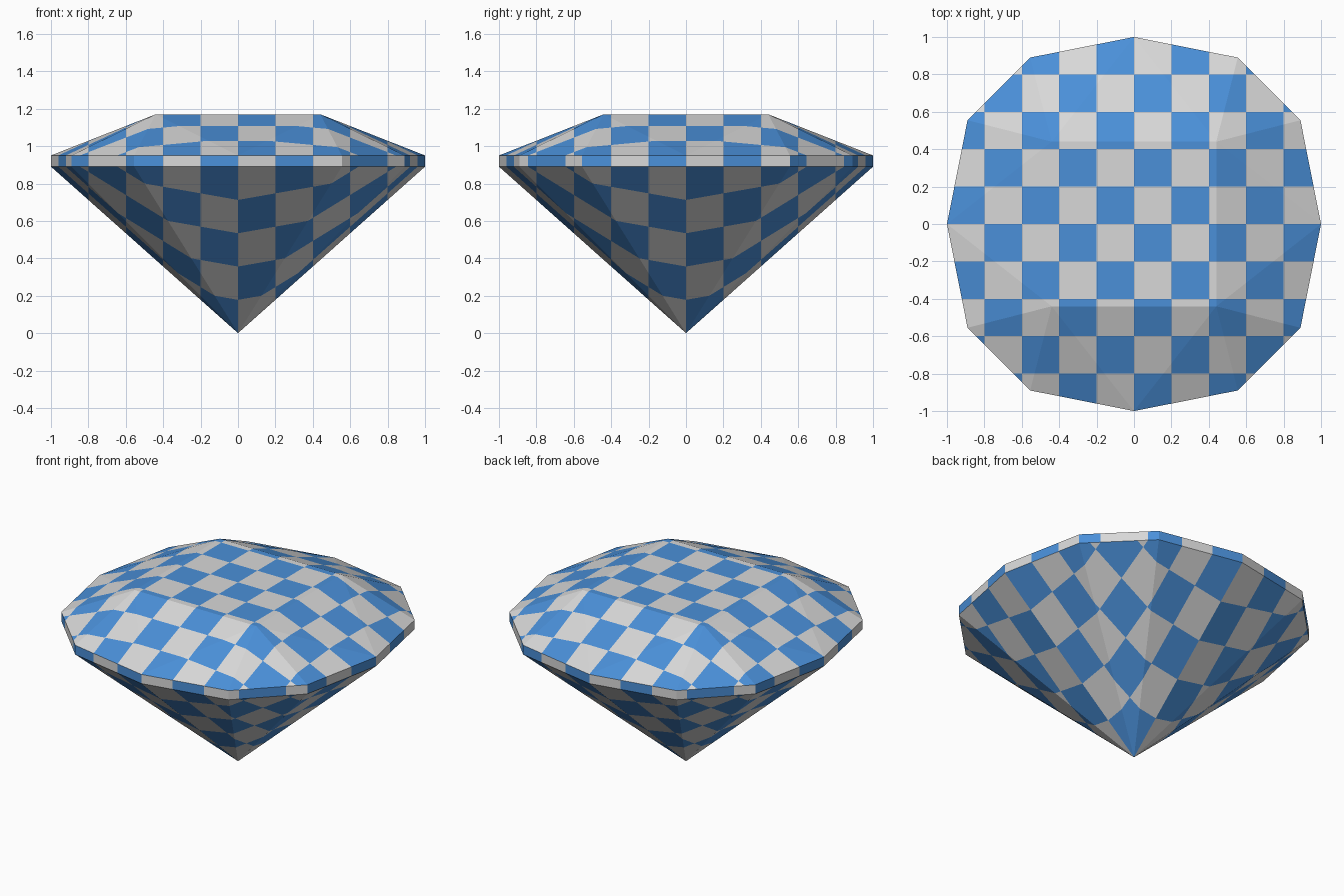
import bpy, bmesh, math
from mathutils import Vector

if "Cube" in bpy.data.objects:
    bpy.data.objects.remove(bpy.data.objects["Cube"])

CELL = 0.2          # checker square size
Z_LOW, Z_HIGH, Z_TABLE = 0.89, 0.95, 1.17
TABLE = 0.44        # half width of the square table


def material(name, rgb):
    m = bpy.data.materials.new(name)
    m.diffuse_color = (*rgb, 1)
    m.use_nodes = True
    m.node_tree.nodes["Principled BSDF"].inputs["Base Color"].default_value = m.diffuse_color
    return m


MATS = [material("light_grey", (0.69, 0.69, 0.69)),
        material("blue", (0.069, 0.279, 0.694))]

# Twelve-sided outline: three points per quarter turn, starting at the front
QUARTER = [(0, -1), (0.555, -0.89), (0.89, -0.555)]


def turn(p, q):
    for _ in range(q % 4):
        p = (-p[1], p[0])
    return p


RING = [turn(p, q) for q in range(4) for p in QUARTER]


def ring_pt(i, z):
    return (*RING[i % 12], z)


def corner(q):
    return (*turn((TABLE, -TABLE), q), Z_TABLE)


def checker(face):
    """Box-projected checker: choose the plane from the facet direction."""
    c, n = face.calc_center_median(), face.normal
    i, j, k = (math.floor(v / CELL) for v in c)
    if n.z > 0.3:
        return (i + j) % 2
    if n.z < -0.3:
        return (i + j + 1) % 2
    if abs(n.y) >= abs(n.x):
        return (i + k + (n.y > 0)) % 2
    return (j + k + (n.x < 0)) % 2


def build(name, polys):
    bm = bmesh.new()
    for poly in polys:
        bm.faces.new([bm.verts.new(p) for p in poly])
    bmesh.ops.remove_doubles(bm, verts=bm.verts[:], dist=1e-5)
    # cut the facets along the checker lines
    for axis in ((1, 0, 0), (0, 1, 0)):
        for s in range(-4, 5):
            bmesh.ops.bisect_plane(bm, geom=bm.verts[:] + bm.edges[:] + bm.faces[:],
                                   dist=1e-6, plane_co=Vector(axis) * s * CELL,
                                   plane_no=axis)
    bm.normal_update()
    for f in bm.faces:
        f.material_index = checker(f)
    mesh = bpy.data.meshes.new(name)
    bm.to_mesh(mesh)
    bm.free()
    for m in MATS:
        mesh.materials.append(m)
    ob = bpy.data.objects.new(name, mesh)
    bpy.context.collection.objects.link(ob)
    return ob


# Crown: square table, one big triangle per side, three per corner
crown = [[corner(q) for q in range(4)]]
for q in range(4):
    crown.append([ring_pt(3 * q, Z_HIGH), corner(q), corner(q - 1)])
    for s in range(3):
        crown.append([ring_pt(3 * q + s, Z_HIGH), ring_pt(3 * q + s + 1, Z_HIGH), corner(q)])
build("crown", crown)

# Girdle: thin upright band
build("girdle", [[ring_pt(i, Z_LOW), ring_pt(i + 1, Z_LOW),
                  ring_pt(i + 1, Z_HIGH), ring_pt(i, Z_HIGH)] for i in range(12)])

# Pavilion: twelve facets meeting at the bottom point
build("pavilion", [[(0, 0, 0), ring_pt(i + 1, Z_LOW), ring_pt(i, Z_LOW)] for i in range(12)])
